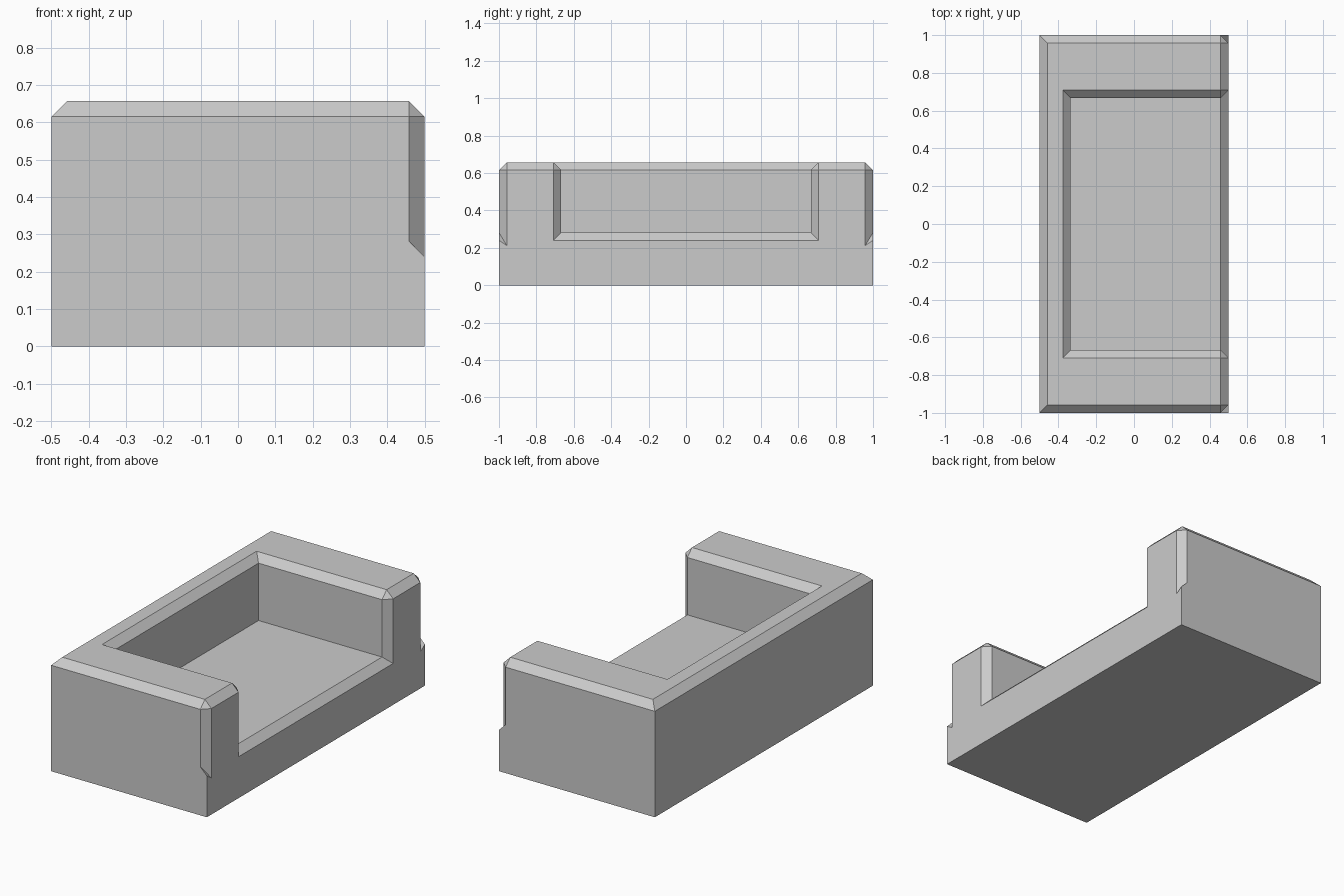
import bpy, bmesh

if "Cube" in bpy.data.objects:
    bpy.data.objects.remove(bpy.data.objects["Cube"])

CHAMFER = 0.042
FLOOR, TOP = 0.282, 0.657
XS = [-0.5, -0.335, 0.5]
YS = [-1, -0.83, -0.667, 0.667, 0.83, 1]
ZS = [0, FLOOR, TOP]


def near(value, target):
    return abs(value - target) < 1e-4


def filled(i, j, k):
    # full base layer, then a back and two arms around the open seat
    if not (0 <= i < 2 and 0 <= j < 5 and 0 <= k < 2):
        return False
    return not (k == 1 and i == 1 and j == 2)


bm = bmesh.new()
grid = {}


def vert(p):
    if p not in grid:
        grid[p] = bm.verts.new((XS[p[0]], YS[p[1]], ZS[p[2]]))
    return grid[p]


# Outer skin of the filled blocks
for i in range(2):
    for j in range(5):
        for k in range(2):
            if not filled(i, j, k):
                continue
            for axis in range(3):
                for side in (0, 1):
                    n = [i, j, k]
                    n[axis] += 1 if side else -1
                    if filled(*n):
                        continue
                    u, w = (axis + 1) % 3, (axis + 2) % 3
                    loop = []
                    for du, dw in ((0, 0), (1, 0), (1, 1), (0, 1)):
                        p = [i, j, k]
                        p[axis] += side
                        p[u] += du
                        p[w] += dw
                        loop.append(vert(tuple(p)))
                    bm.faces.new(loop if side else loop[::-1])
bm.normal_update()


def is_stop(e):
    # edges that end the chamfer of the outer front corners
    a, b = (v.co for v in e.verts)
    if near(a.z, FLOOR) and near(b.z, FLOOR):
        return min(abs(a.y), abs(b.y)) > 0.8 and (near(abs(a.y + b.y), 2) or near(a.x + b.x, 1))
    return near(a.x + b.x, 1) and near(abs(a.y), 0.83) and near(a.y, b.y) and a.z + b.z < 0.3


# Merge flat regions
bmesh.ops.dissolve_limit(bm, angle_limit=0.01, verts=bm.verts[:],
                         edges=[e for e in bm.edges if not is_stop(e)])
bm.normal_update()


def is_chamfered(e):
    # top rims and all edges of the open front
    a, b = (v.co for v in e.verts)
    if e.calc_face_angle() < 0.1 or min(a.z, b.z) < FLOOR - 0.01:
        return False
    return near(a.z + b.z, 2 * TOP) or near(a.x + b.x, 1)


bmesh.ops.bevel(bm, geom=[e for e in bm.edges if is_chamfered(e)], offset=CHAMFER,
                offset_type='OFFSET', segments=1, profile=0.5, affect='EDGES',
                clamp_overlap=False, loop_slide=True)
bmesh.ops.recalc_face_normals(bm, faces=bm.faces[:])

mesh = bpy.data.meshes.new("sofa_body")
bm.to_mesh(mesh)
bm.free()
body = bpy.data.objects.new("sofa_body", mesh)
bpy.context.collection.objects.link(body)
